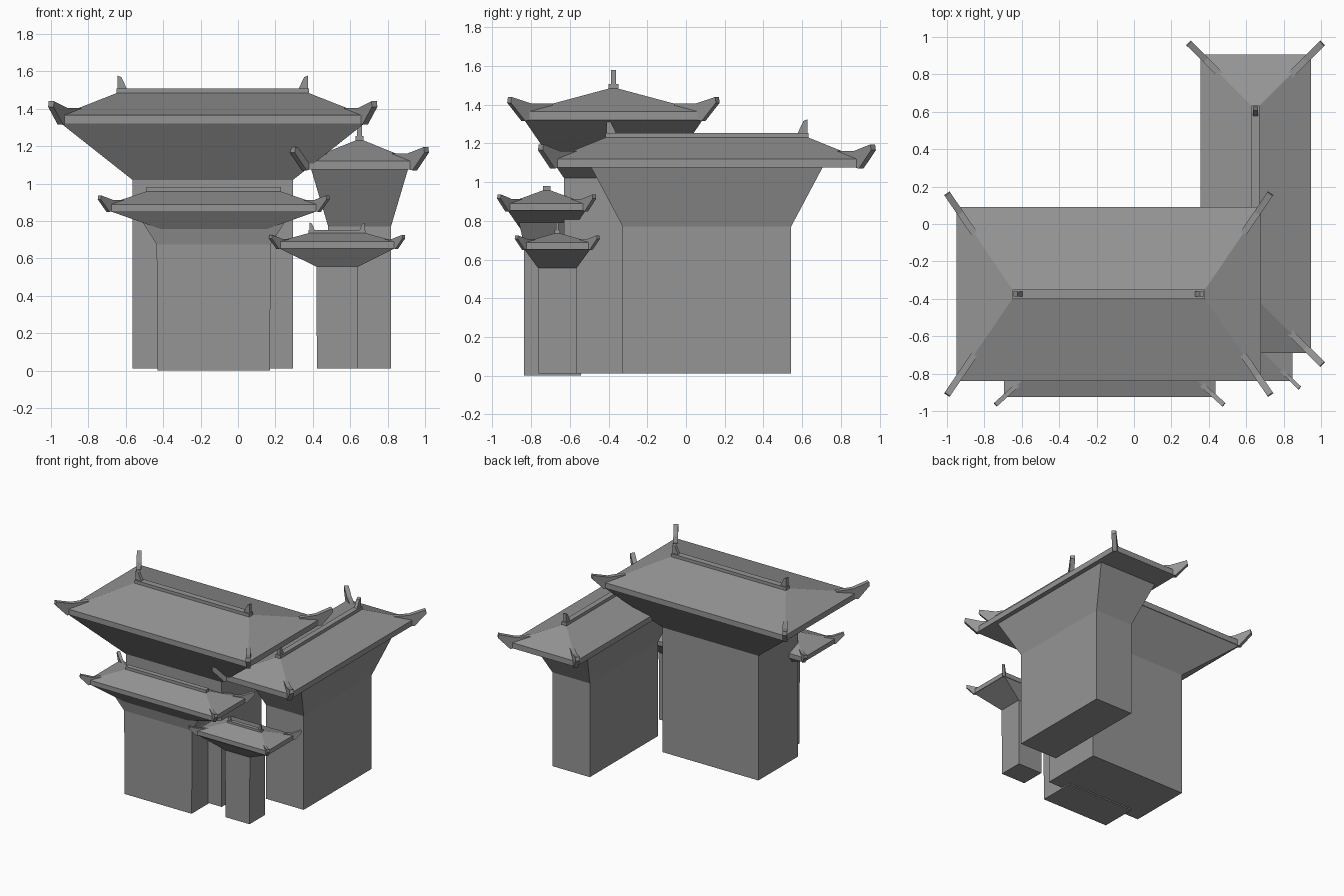
import bpy, bmesh, math
from mathutils import Vector

cube = bpy.data.objects.get("Cube")
if cube:
    bpy.data.objects.remove(cube, do_unlink=True)

GREY = (0.30, 0.30, 0.30, 1)
stone = bpy.data.materials.new("stone_grey")
stone.use_nodes = True
stone.diffuse_color = GREY
stone.node_tree.nodes["Principled BSDF"].inputs["Base Color"].default_value = GREY


def finish(name, bm):
    bmesh.ops.recalc_face_normals(bm, faces=bm.faces)
    mesh = bpy.data.meshes.new(name)
    bm.to_mesh(mesh)
    bm.free()
    mesh.materials.append(stone)
    obj = bpy.data.objects.new(name, mesh)
    bpy.context.collection.objects.link(obj)


def loft(name, center, rings):
    """Stack of rectangles, each given as (z, half x, half y)."""
    bm = bmesh.new()
    cx, cy = center
    loops = [[bm.verts.new((cx + sx * hx, cy + sy * hy, z))
              for sx, sy in ((-1, -1), (1, -1), (1, 1), (-1, 1))]
             for z, hx, hy in rings]
    for low, high in zip(loops, loops[1:]):
        for i in range(4):
            j = (i + 1) % 4
            bm.faces.new((low[i], low[j], high[j], high[i]))
    bm.faces.new(loops[0][::-1])
    bm.faces.new(loops[-1])
    finish(name, bm)


def plate(name, origin, direction, profile, thick):
    """Upright profile of (along, height) points, extruded sideways."""
    bm = bmesh.new()
    d = Vector(direction).normalized()
    side = Vector((-d.y, d.x, 0)) * thick
    pts = [Vector(origin) + d * a + Vector((0, 0, h)) for a, h in profile]
    face = bm.faces.new([bm.verts.new(p - side / 2) for p in pts])
    out = bmesh.ops.extrude_face_region(bm, geom=[face])
    moved = [v for v in out["geom"] if isinstance(v, bmesh.types.BMVert)]
    bmesh.ops.translate(bm, verts=moved, vec=side)
    finish(name, bm)


HORN = [(0.085, 0.12), (0.09, 0.09), (0, -0.005), (-0.17, 0.03), (-0.17, 0.085), (-0.04, 0.085)]
FINIAL = [(0, 0), (0, 0.07), (-0.022, 0.06), (-0.05, 0)]


def roof(name, center, eave, z_eave, slab, z_ridge, ridge, beam, scale, finial):
    """Hipped roof with eave slab, ridge beam, corner horns and finials."""
    cx, cy = center
    ex, ey = eave
    rx, ry = ridge
    loft(name + "_roof", center, [(z_eave, ex, ey), (z_eave + slab, ex, ey), (z_ridge, rx, ry)])
    loft(name + "_ridge_beam", center, [(z_ridge - 0.02, rx, ry), (z_ridge + beam, rx, ry)])
    # upturned corner horns along the hips
    for sx in (-1, 1):
        for sy in (-1, 1):
            hip = (sx * (ex - rx), sy * (ey - ry), 0)
            plate(name + "_corner_horn", (cx + sx * ex, cy + sy * ey, z_eave), hip,
                  [(a * scale, h * scale) for a, h in HORN], 0.035 * scale)
    # finials at both ends of the ridge
    if finial:
        along_x = rx > ry
        for s in (-1, 1):
            d = (s, 0, 0) if along_x else (0, s, 0)
            start = (cx + s * (rx - 0.005) * along_x,
                     cy + s * (ry - 0.005) * (not along_x), z_ridge + beam)
            plate(name + "_finial", start, d, [(a * finial, h * finial) for a, h in FINIAL],
                  0.026 * finial)


# main hall
c = (-0.135, -0.375)
loft("main_hall_body", c, [(0.01, 0.43, 0.255), (1.02, 0.43, 0.255), (1.32, 0.81, 0.46)])
roof("main_hall", c, (0.815, 0.465), 1.32, 0.045, 1.483, (0.515, 0.025), 0.025, 1, 1)

# side hall, running front to back
c = (0.65, 0.108)
loft("side_hall_body", c, [(0.01, 0.168, 0.435), (0.77, 0.168, 0.435), (1.08, 0.26, 0.6)])
roof("side_hall", c, (0.295, 0.797), 1.075, 0.045, 1.23, (0.022, 0.525), 0.025, 1, 1)

# front porch: flared body under an inverted hip soffit
c = (-0.13, -0.72)
loft("porch_body", (-0.13, -0.69),
     [(0, 0.3, 0.147), (0.675, 0.305, 0.147), (0.8, 0.385, 0.175)])
loft("porch_soffit", c, [(0.75, 0.265, 0.13), (0.855, 0.562, 0.203)])
roof("porch", c, (0.565, 0.205), 0.852, 0.037, 0.957, (0.36, 0.02), 0.023, 0.7, 0)

# small gatehouse
c = (0.53, -0.665)
loft("gatehouse_body", c, [(0.012, 0.108, 0.098), (0.555, 0.111, 0.099), (0.656, 0.315, 0.173)])
roof("gatehouse", c, (0.318, 0.175), 0.653, 0.036, 0.735, (0.152, 0.015), 0.017, 0.6, 0.55)
